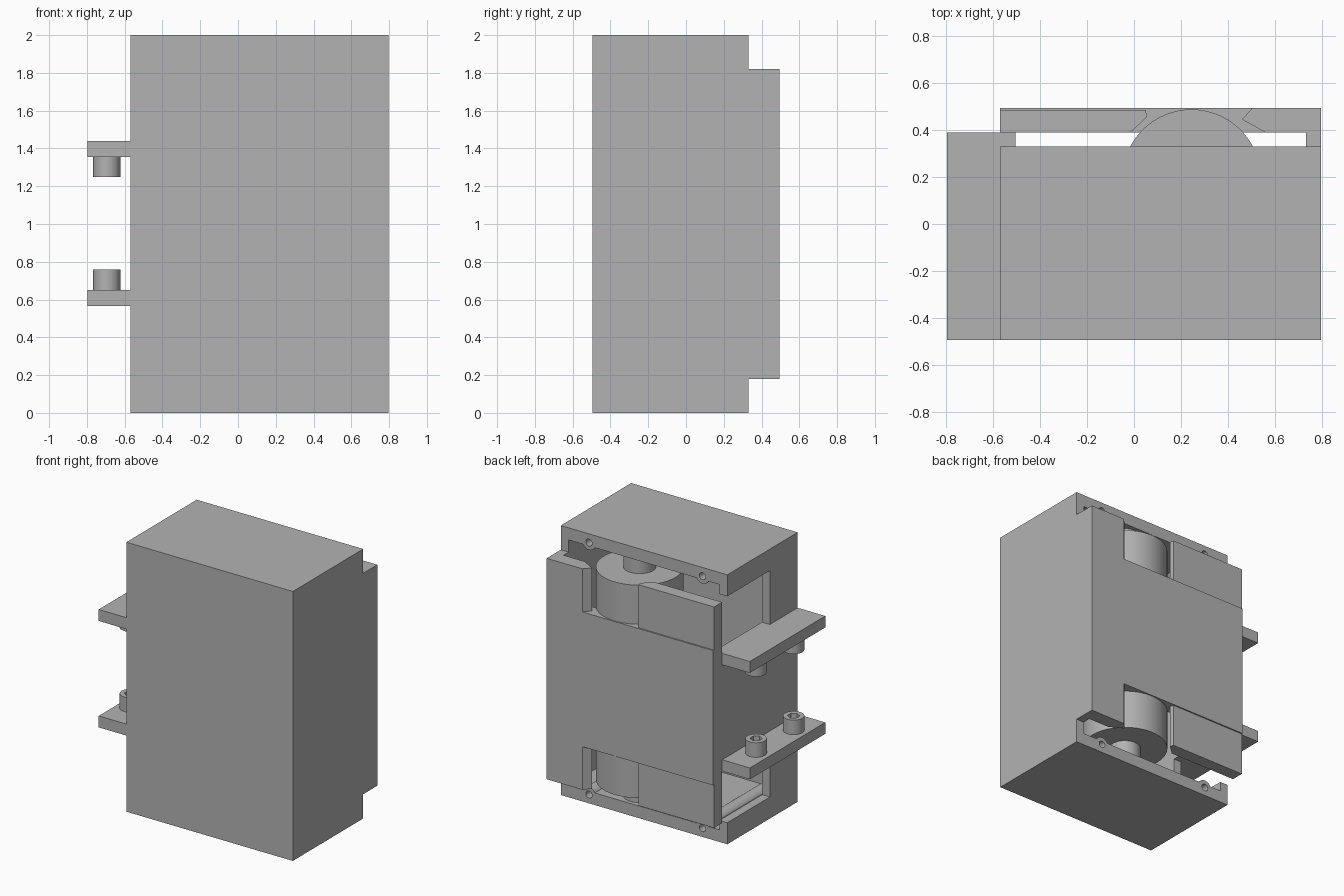
import bpy, bmesh, math
from mathutils import Matrix

cube = bpy.data.objects.get("Cube")
if cube:
    bpy.data.objects.remove(cube, do_unlink=True)

grey = bpy.data.materials.new("plain_grey")
grey.use_nodes = True
GREY = (0.45, 0.45, 0.45, 1)
grey.diffuse_color = GREY
grey.node_tree.nodes["Principled BSDF"].inputs["Base Color"].default_value = GREY

# Main extents
R, L = -0.57, 0.797          # case right and left
F, B, BACK = -0.495, 0.33, 0.495   # case front, case back, cover back
WALL, H = 0.065, 2.0


def finish(name, bm):
    bmesh.ops.recalc_face_normals(bm, faces=bm.faces)
    mesh = bpy.data.meshes.new(name)
    bm.to_mesh(mesh)
    bm.free()
    mesh.materials.append(grey)
    ob = bpy.data.objects.new(name, mesh)
    bpy.context.collection.objects.link(ob)
    return ob


def add_box(bm, x, y, z):
    verts = bmesh.ops.create_cube(bm, size=1)["verts"]
    for v in verts:
        v.co = [a + (b - a) * (c + 0.5) for c, (a, b) in zip(v.co, (x, y, z))]


def boxes(name, *specs):
    bm = bmesh.new()
    for spec in specs:
        add_box(bm, *spec)
    return finish(name, bm)


def prism(name, points, z0, z1):
    bm = bmesh.new()
    face = bm.faces.new([bm.verts.new((x, y, z0)) for x, y in points])
    new = bmesh.ops.extrude_face_region(bm, geom=[face])["geom"]
    bmesh.ops.translate(bm, vec=(0, 0, z1 - z0),
                        verts=[g for g in new if isinstance(g, bmesh.types.BMVert)])
    return finish(name, bm)


def rod(name, center, radius, length, sides=48, axis="Z"):
    bm = bmesh.new()
    bmesh.ops.create_cone(bm, cap_ends=True, segments=sides, radius1=radius,
                          radius2=radius, depth=length)
    if axis == "Y":
        bm.transform(Matrix.Rotation(math.pi / 2, 4, "X"))
    bm.transform(Matrix.Translation(center))
    return finish(name, bm)


def boolean(ob, tool, operation="DIFFERENCE"):
    mod = ob.modifiers.new("cut", "BOOLEAN")
    mod.operation, mod.object, mod.solver = operation, tool, "EXACT"
    bpy.context.view_layer.update()
    graph = bpy.context.evaluated_depsgraph_get()
    mesh = bpy.data.meshes.new_from_object(ob.evaluated_get(graph))
    ob.modifiers.clear()
    ob.data = mesh
    bpy.data.objects.remove(tool, do_unlink=True)


def smooth(ob):
    bpy.ops.object.select_all(action="DESELECT")
    ob.select_set(True)
    bpy.context.view_layer.objects.active = ob
    bpy.ops.object.shade_smooth_by_angle(angle=math.radians(30))


# Hollow case, open at the back and along part of the right side
case = boxes("case", ((R, L), (F, B), (0, H)))
boolean(case, boxes("cavity", ((R + WALL, L - WALL), (F + WALL, 0.6), (0.09, H - 0.09))))
boolean(case, boxes("side_opening", ((R - 0.2, R + 0.1), (-0.17, 0.6), (0.16, H - 0.16))))

# Screw bosses along the top and bottom plates, with holes
for x in (-0.366, 0.566):
    for z in (0.065, H - 0.065):
        boolean(case, rod("boss", (x, (F + B) / 2 + 0.02, z), 0.055, B - F - 0.04, 24, "Y"), "UNION")
        boolean(case, rod("boss_hole", (x, B, z), 0.026, 0.5, 20, "Y"))
smooth(case)

# Back cover: solid middle band and left side wall
boxes("cover_panel", ((R, L), (0.39, BACK), (0.5, 1.5)))
boxes("cover_side_wall", ((L - WALL, L), (B, 0.39), (0.18, 1.82)))

# Bevelled cover ends either side of the two windows
left_end = [(L, 0.39), (L, BACK), (0.505, BACK), (0.46, 0.445), (0.56, 0.39)]
door = [(R, 0.39), (-0.015, 0.39), (0.055, 0.455), (0.05, 0.485), (R, 0.485)]
for side, z0, z1 in (("lower", 0.18, 0.5), ("upper", 1.5, 1.82)):
    prism(side + "_cover_end", left_end, z0, z1)
    prism(side + "_door", door, z0, z1)

# Drum on its shaft
for name, radius, length in (("drum", 0.295, 1.58), ("shaft", 0.11, 1.84)):
    smooth(rod(name, (0.245, 0.193, H / 2), radius, length, 64))

# Side bracket: web with two flanges
boxes("bracket", ((R, R + WALL), (-0.17, 0.393), (0.565, 1.44)),
      ((-0.797, R), (F, 0.39), (0.565, 0.65)),
      ((-0.797, R), (F, 0.39), (1.355, 1.44)))

# Socket screws on the flanges
for side, z, tip in (("lower", 0.705, 0.76), ("upper", 1.303, 1.25)):
    for end, y in (("front", -0.27), ("rear", 0.17)):
        screw = rod(f"{side}_{end}_screw", (-0.695, y, z), 0.072, 0.108, 32)
        boolean(screw, rod("socket", (-0.695, y, tip), 0.042, 0.12, 6))
        smooth(screw)
